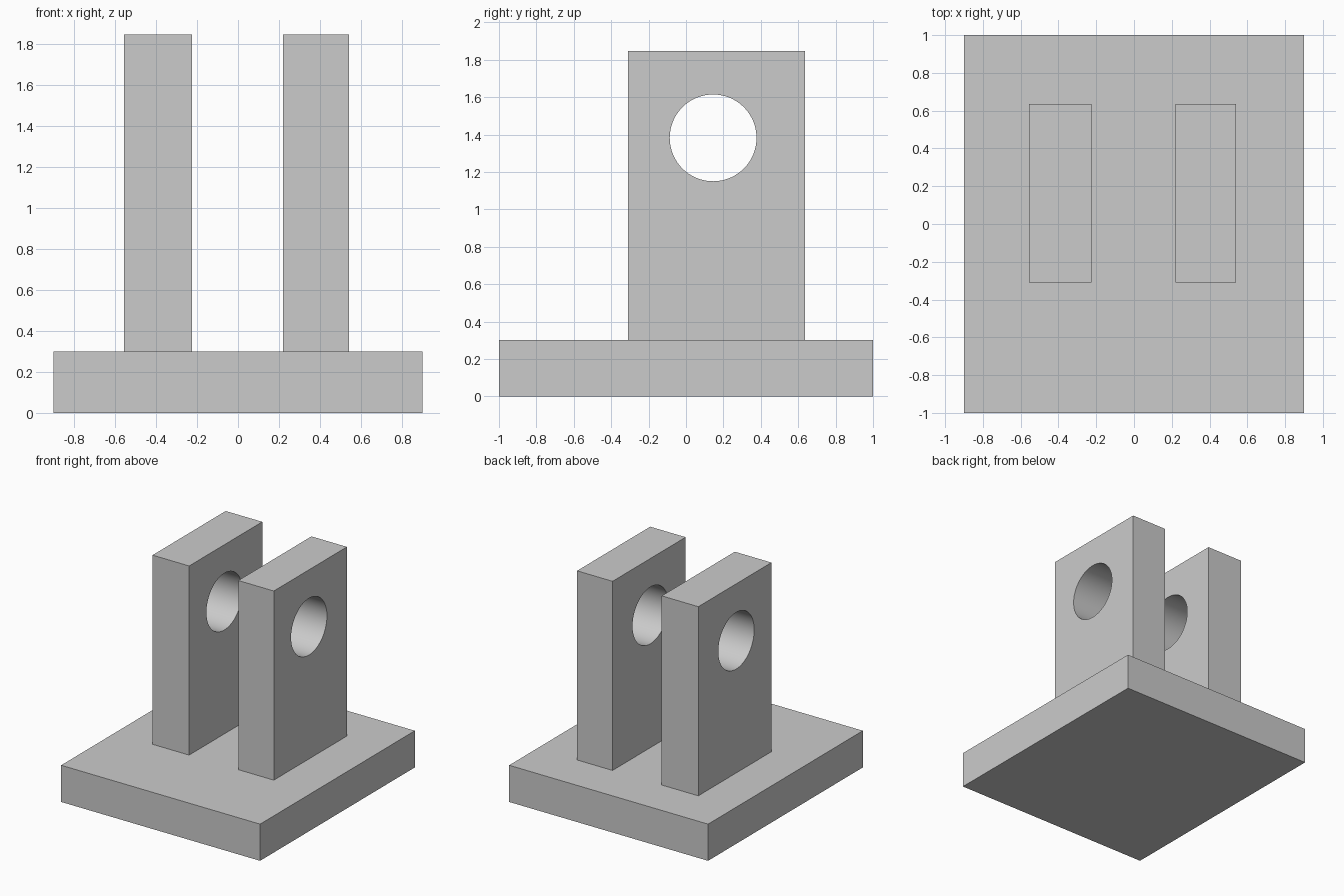
import bpy
import math

default = bpy.data.objects.get("Cube")
if default:
    bpy.data.objects.remove(default, do_unlink=True)

grey = bpy.data.materials.new("light_grey")
grey.use_nodes = True
colour = (0.6, 0.6, 0.6, 1)
grey.diffuse_color = colour
grey.node_tree.nodes["Principled BSDF"].inputs["Base Color"].default_value = colour


def box(name, low, high):
    """Box between two opposite corners."""
    centre = [(a + b) / 2 for a, b in zip(low, high)]
    bpy.ops.mesh.primitive_cube_add(size=1, location=centre)
    obj = bpy.context.object
    obj.name = name
    obj.scale = [b - a for a, b in zip(low, high)]
    bpy.ops.object.transform_apply(location=False, rotation=False, scale=True)
    obj.data.materials.append(grey)
    return obj


# Base plate
BASE_TOP = 0.3
box("base_plate", (-0.9, -1, 0), (0.9, 1, BASE_TOP))

# Cutter for the pin hole, running across both lugs
bpy.ops.mesh.primitive_cylinder_add(
    vertices=96, radius=0.232, depth=3,
    location=(0, 0.145, 1.382), rotation=(0, math.pi / 2, 0))
cutter = bpy.context.object
cutter.name = "pin_hole_cutter"
cutter.hide_render = True
cutter.data.materials.append(grey)

# Two upright lugs with the pin hole cut through
for name, x0, x1 in (("right_lug", -0.556, -0.225), ("left_lug", 0.22, 0.541)):
    lug = box(name, (x0, -0.31, BASE_TOP), (x1, 0.635, 1.847))
    cut = lug.modifiers.new("pin_hole", "BOOLEAN")
    cut.operation = "DIFFERENCE"
    cut.solver = "EXACT"
    cut.object = cutter
    bpy.ops.object.modifier_apply(modifier=cut.name)
    bpy.ops.object.shade_smooth_by_angle(angle=math.radians(30))

bpy.data.objects.remove(cutter, do_unlink=True)
